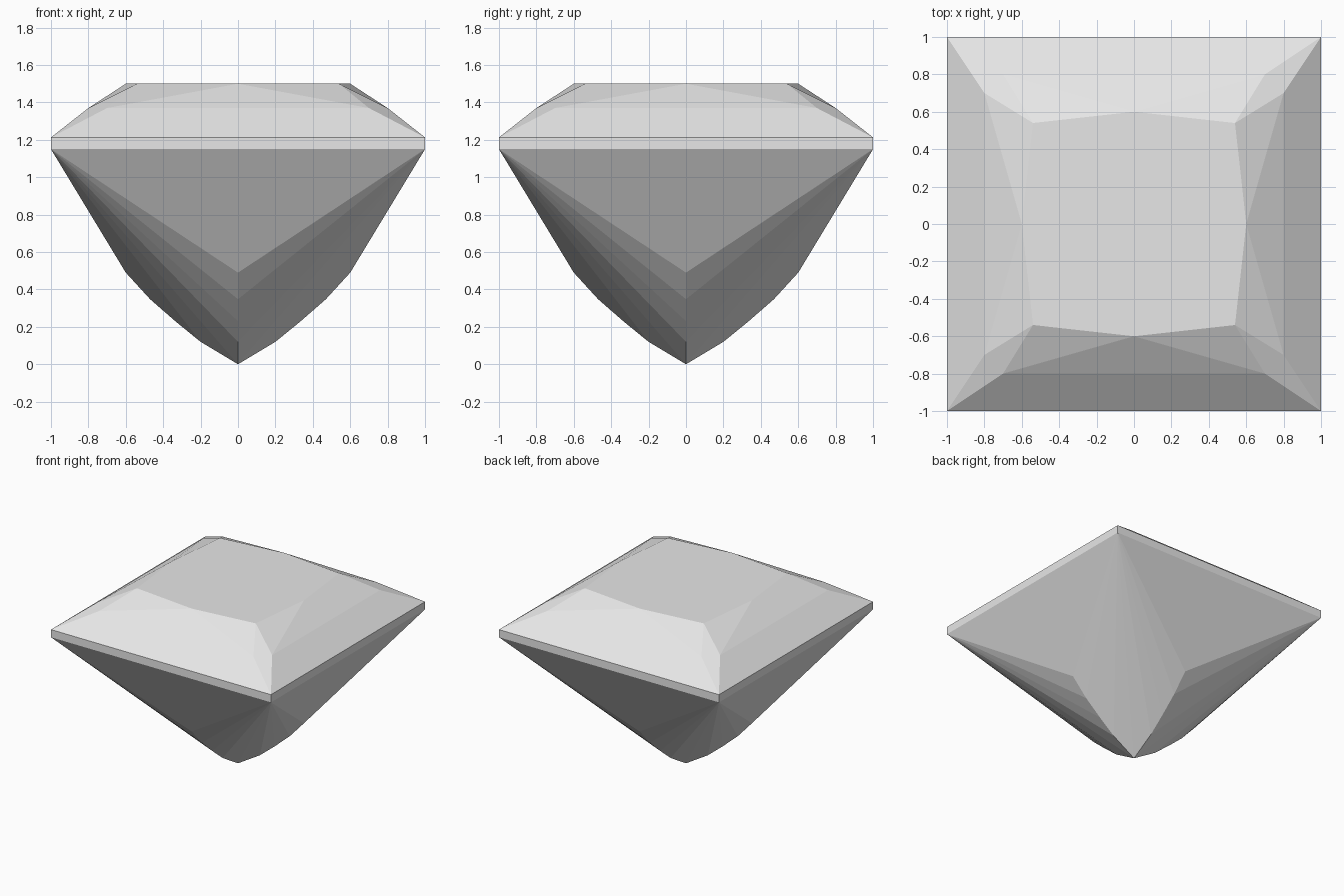
import bpy
import bmesh
from math import pi
from mathutils import Matrix, Vector

cube = bpy.data.objects.get("Cube")
if cube:
    bpy.data.objects.remove(cube, do_unlink=True)

# Single stone colour
stone = bpy.data.materials.new("pale_grey_stone")
stone.use_nodes = True
colour = (0.8, 0.8, 0.8, 1.0)
stone.diffuse_color = colour
stone.node_tree.nodes["Principled BSDF"].inputs["Base Color"].default_value = colour

TOP, CROWN, GIRDLE_TOP, GIRDLE_LOW = 1.5, 1.37, 1.213, 1.15
# Centre ridge of each lower side: (distance from axis, height)
RIDGE = [(0.6, 0.49), (0.47, 0.348), (0.335, 0.23), (0.2, 0.12), (0.0, 0.0)]


def flip(p):
    return (-p[0], p[1], p[2])


def quarter_facets():
    """Facets of the front quarter; the rest follow by rotation."""
    corner_up, corner_low = (1, -1, GIRDLE_TOP), (1, -1, GIRDLE_LOW)
    star, star_side = (0.7, -0.8, CROWN), (0.8, -0.7, CROWN)
    table_corner, table_mid = (0.54, -0.54, TOP), (0, -0.6, TOP)
    ridge = [(0, -r, z) for r, z in RIDGE]

    # Facets spanning the whole side
    facets = [
        [flip(corner_low), corner_low, corner_up, flip(corner_up)],
        [flip(corner_up), corner_up, star, flip(star)],
        [flip(star), star, table_mid],
        [flip(corner_low), ridge[0], corner_low],
    ]
    # Mirrored pairs: crown stars and the lower fan of chevrons
    pairs = [[star, table_corner, table_mid]]
    pairs += [[corner_low, a, b] for a, b in zip(ridge, ridge[1:])]
    for facet in pairs:
        facets += [facet, [flip(p) for p in reversed(facet)]]
    # Kite over the corner
    facets.append([corner_up, star_side, table_corner, star])
    return facets


bm = bmesh.new()
for turn in range(4):
    spin = Matrix.Rotation(turn * pi / 2, 3, "Z")
    for facet in quarter_facets():
        bm.faces.new([bm.verts.new(spin @ Vector(p)) for p in facet])
bmesh.ops.remove_doubles(bm, verts=bm.verts, dist=0.0005)

# Flat table closing the open top
bmesh.ops.holes_fill(bm, edges=[e for e in bm.edges if e.is_boundary], sides=0)
bmesh.ops.recalc_face_normals(bm, faces=bm.faces)

mesh = bpy.data.meshes.new("square_cut_gem")
bm.to_mesh(mesh)
bm.free()
mesh.materials.append(stone)
gem = bpy.data.objects.new("square_cut_gem", mesh)
bpy.context.collection.objects.link(gem)
